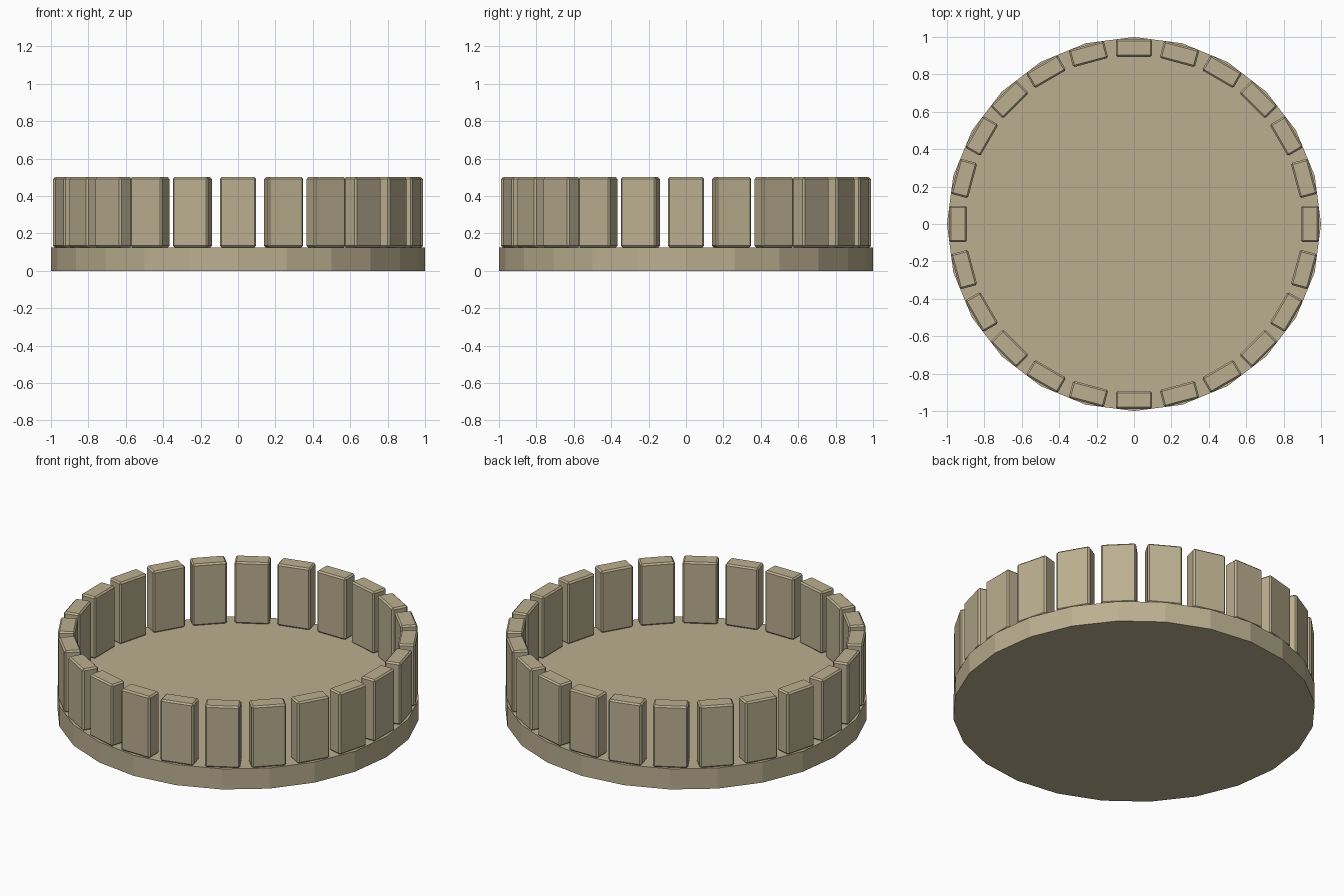
import bpy, bmesh
from math import pi, cos, sin
from mathutils import Matrix

if "Cube" in bpy.data.objects:
    bpy.data.objects.remove(bpy.data.objects["Cube"])

COUNT = 24
BASE_H = 0.125
TOP = 0.5

stone = bpy.data.materials.new("pale_stone")
stone.diffuse_color = (0.50, 0.43, 0.28, 1)
stone.use_nodes = True
stone.node_tree.nodes["Principled BSDF"].inputs["Base Color"].default_value = stone.diffuse_color


def add_object(name, bm):
    bmesh.ops.recalc_face_normals(bm, faces=bm.faces)
    mesh = bpy.data.meshes.new(name)
    bm.to_mesh(mesh)
    bm.free()
    mesh.materials.append(stone)
    obj = bpy.data.objects.new(name, mesh)
    bpy.context.collection.objects.link(obj)
    return obj


# Round base slab, 24 sides with corners on the axes
bm = bmesh.new()
ring = [bm.verts.new((cos(2 * pi * i / COUNT), sin(2 * pi * i / COUNT), 0))
        for i in range(COUNT)]
floor = bm.faces.new(ring)
ext = bmesh.ops.extrude_face_region(bm, geom=[floor], use_keep_orig=True)
bmesh.ops.translate(bm, vec=(0, 0, BASE_H),
                    verts=[v for v in ext["geom"] if isinstance(v, bmesh.types.BMVert)])
add_object("base_slab", bm)

# One chamfered block mesh, shared by the whole ring
bm = bmesh.new()
bmesh.ops.create_cube(bm, size=1, matrix=Matrix.Translation((0.941, 0, (BASE_H + TOP) / 2))
                      @ Matrix.Diagonal((0.095, 0.194, TOP - BASE_H, 1)))
bmesh.ops.bevel(bm, geom=bm.edges[:], offset=0.009, segments=1, affect='EDGES')
block = add_object("rim_block_00", bm)

# Ring of blocks, one at each corner of the base
for i in range(1, COUNT):
    copy = bpy.data.objects.new(f"rim_block_{i:02d}", block.data)
    copy.rotation_euler.z = 2 * pi * i / COUNT
    bpy.context.collection.objects.link(copy)
